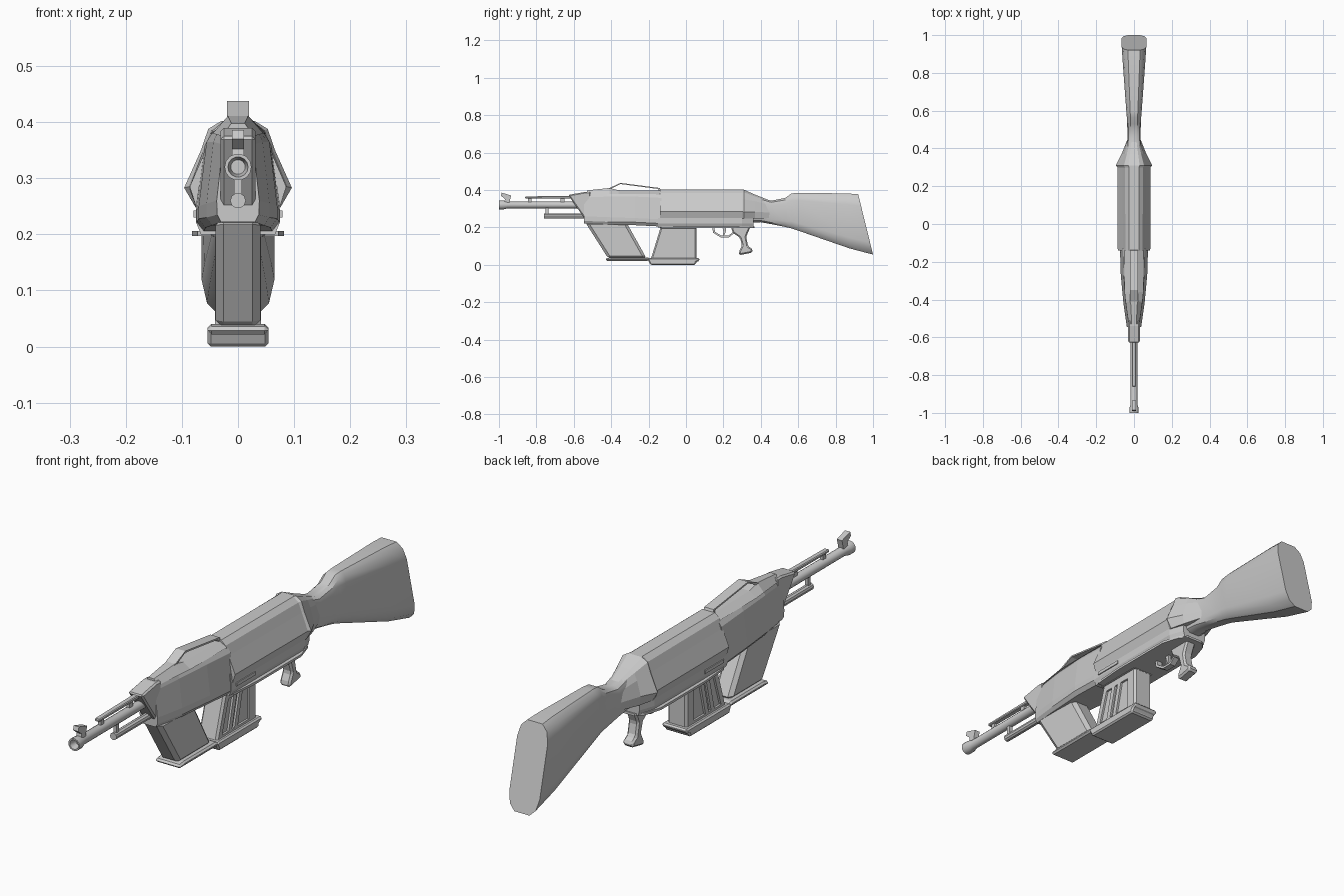
import bpy, bmesh, math
from mathutils import Matrix


def finish(name, bm, bevel=0, smooth=False):
    bmesh.ops.recalc_face_normals(bm, faces=bm.faces)
    me = bpy.data.meshes.new(name)
    bm.to_mesh(me)
    bm.free()
    ob = bpy.data.objects.new(name, me)
    bpy.context.collection.objects.link(ob)
    if bevel:
        mod = ob.modifiers.new("bevel", "BEVEL")
        mod.width, mod.segments = bevel, 1
    if smooth:
        bpy.ops.object.select_all(action="DESELECT")
        ob.select_set(True)
        bpy.context.view_layer.objects.active = ob
        bpy.ops.object.shade_smooth_by_angle(angle=math.radians(35))
    return ob


def loft(name, sections, smooth=False):
    """Each section: y, half outline (x, z) top to bottom, optional slant dy/dz."""
    bm = bmesh.new()
    rings = []
    for y, half, *slant in sections:
        s = slant[0] if slant else 0
        outline = half + [(-x, z) for x, z in reversed(half)]
        rings.append([bm.verts.new((x, y + s * z, z)) for x, z in outline])
    for a, b in zip(rings, rings[1:]):
        for i in range(len(a)):
            j = (i + 1) % len(a)
            bm.faces.new((a[i], a[j], b[j], b[i]))
    bm.faces.new(rings[0])
    bm.faces.new(rings[-1])
    return finish(name, bm, smooth=smooth)


def prism(name, pts, w, bevel=0, x=0):
    """Side outline (y, z) extruded to half width w about x."""
    bm = bmesh.new()
    a, b = [[bm.verts.new((x + s * w, y, z)) for y, z in pts] for s in (-1, 1)]
    for i in range(len(pts)):
        j = (i + 1) % len(pts)
        bm.faces.new((a[i], a[j], b[j], b[i]))
    bm.faces.new(a)
    bm.faces.new(b)
    return finish(name, bm, bevel)


def lathe(name, z, pts, n=14):
    """Closed (y, radius) outline turned around a lengthwise axis at height z."""
    bm = bmesh.new()
    rings = [[bm.verts.new((r * math.cos(k * math.tau / n), y, z + r * math.sin(k * math.tau / n)))
              for k in range(n)] for y, r in pts]
    for a, b in zip(rings, rings[1:]):
        for i in range(n):
            j = (i + 1) % n
            bm.faces.new((a[i], a[j], b[j], b[i]))
    bm.faces.new(rings[0])
    bm.faces.new(rings[-1])
    return finish(name, bm, smooth=True)


def stock_half(w, zt, zb):
    h = zt - zb
    return [(.5 * w, zt), (.85 * w, zt - .07 * h), (w, zt - .2 * h),
            (w, zb + .2 * h), (.85 * w, zb + .07 * h), (.5 * w, zb)]


# Shoulder stock with slanted butt
loft("stock", [
    (.34, stock_half(.045, .37, .225)), (.40, stock_half(.038, .36, .228)),
    (.455, stock_half(.035, .343, .218)), (.53, stock_half(.036, .358, .203)),
    (.565, stock_half(.038, .382, .195)), (.60, stock_half(.041, .385, .183)),
    (.88, stock_half(.060, .382, .088), -.06),
    (1.0135, stock_half(.065, .378, .055), -.246)], smooth=True)

# Receiver cover with a flared edge and tapered rear
loft("receiver_cover", [
    (-.14, [(.026, .402), (.045, .385), (.058, .35), (.086, .285), (.074, .247)]),
    (.30, [(.026, .402), (.048, .385), (.062, .35), (.088, .285), (.074, .247)]),
    (.31, [(.03, .402), (.053, .388), (.066, .35), (.096, .283), (.075, .247)]),
    (.37, [(.022, .375), (.038, .365), (.05, .34), (.066, .283), (.06, .247)]),
    (.45, [(.012, .343), (.02, .338), (.03, .32), (.034, .28), (.033, .25)])])
low = [(.07, .285), (.075, .25), (.075, .222), (.066, .2)]
loft("lower_receiver", [(-.15, low), (.30, low),
                        (.36, [(x * .72, z) for x, z in low])])
loft("lower_lip", [(y, [(w, .206), (w, .197)])
                   for y, w in ((-.13, .072), (.0, .082), (.27, .082), (.34, .06), (.365, .035))])

# Fore-end tapering towards the muzzle
fore = [(.022, .395), (.045, .383), (.056, .365), (.07, .25), (.07, .228), (.058, .212)]
loft("fore_end", [
    (-.545, [(.012, .388), (.022, .38), (.027, .36), (.038, .26), (.037, .235), (.03, .222)]),
    (-.42, [(.018, .392), (.036, .383), (.044, .365), (.056, .255), (.056, .23), (.046, .216)]),
    (-.27, fore),
    (-.13, [(x * 1.06, z - .007) for x, z in fore])])
prism("front_block", [(-.63, .374), (-.54, .39), (-.51, .39), (-.51, .235),
                      (-.54, .245), (-.60, .33)], .031, .006)

# Sight ridge and the raised strip above the fore-end
loft("sight_ridge", [
    (-.53, [(.012, .398), (.028, .375)]), (-.41, [(.018, .411), (.045, .38)]),
    (-.36, [(.018, .399), (.05, .38)]), (-.14, [(.02, .397), (.05, .38)])])
prism("raised_strip", [(-.42, .404), (-.41, .411), (-.35, .438), (-.14, .411),
                       (-.13, .385), (-.142, .385), (-.15, .406), (-.35, .432), (-.40, .407)], .02)

# Barrel, rods and front sight
lathe("barrel", .32, [(-.97, .013), (-1, .018), (-1, .024), (-.975, .024),
                      (-.955, .018), (-.52, .018)])
lathe("lower_rod", .26, [(-.76, .008), (-.76, .014), (-.52, .014)], 10)
prism("upper_rod", [(-.86, .355), (-.86, .366), (-.56, .37), (-.56, .355)], .011, .003)
prism("rod_post", [(-.75, .262), (-.75, .31), (-.735, .31), (-.735, .262)], .007)
for y in (-.845, -.67):
    prism("rail_post", [(y, .33), (y, .36), (y + .02, .36), (y + .02, .33)], .006)
prism("front_sight", [(-.985, .386), (-.935, .371), (-.94, .352), (-.945, .33),
                      (-.972, .33), (-.968, .352), (-.99, .37)], .011)

# Foregrip and its base plate
prism("foregrip", [(-.54, .23), (-.32, .23), (-.21, .033), (-.415, .033)], .04, .014)
prism("foregrip_plate", [(-.43, .022), (-.43, .035), (-.40, .04), (-.20, .04),
                         (-.19, .03), (-.20, .022)], .054, .008)

# Magazine with side slots and a base plate
mag = prism("magazine", [(-.13, .22), (.055, .22), (.055, .025), (-.19, .025)], .041, .008)
bpy.context.view_layer.update()
slots = ([(-.115, .17), (-.085, .17), (-.115, .045), (-.155, .045)],
         [(-.065, .17), (-.05, .17), (-.08, .045), (-.095, .045)],
         [(-.03, .17), (.01, .17), (.01, .045), (-.06, .045)])
for side in (-1, 1):
    for pts in slots:
        cut = prism("slot_cutter", pts, .02, x=side * .053)
        cut.hide_render = True
        cut.display_type = "WIRE"
        mod = mag.modifiers.new("slot", "BOOLEAN")
        mod.object, mod.operation, mod.solver = cut, "DIFFERENCE", "EXACT"
prism("magazine_base", [(-.205, .03), (-.19, .0), (.05, .0), (.055, .015), (.072, .022),
                        (.072, .036), (-.195, .036)], .054, .012)
prism("magazine_well", [(-.14, .195), (-.12, .24), (-.0, .24), (.06, .195)], .048, .004)
prism("side_plate", [(-.12, .23), (-.12, .243), (-.005, .243), (-.005, .23)], .079)

# Pistol grip, trigger and guard
prism("pistol_grip", [(.24, .205), (.345, .205), (.322, .15), (.332, .10), (.356, .085),
                      (.355, .066), (.285, .052), (.283, .07), (.30, .105), (.288, .145),
                      (.25, .172)], .022, .007)
prism("trigger", [(.195, .2), (.215, .2), (.212, .175), (.203, .158), (.198, .158), (.2, .178)], .006)
prism("trigger_guard", [(.14, .2), (.145, .172), (.185, .147), (.23, .147), (.258, .17),
                        (.253, .177), (.226, .156), (.189, .156), (.155, .177), (.152, .2)], .012)
